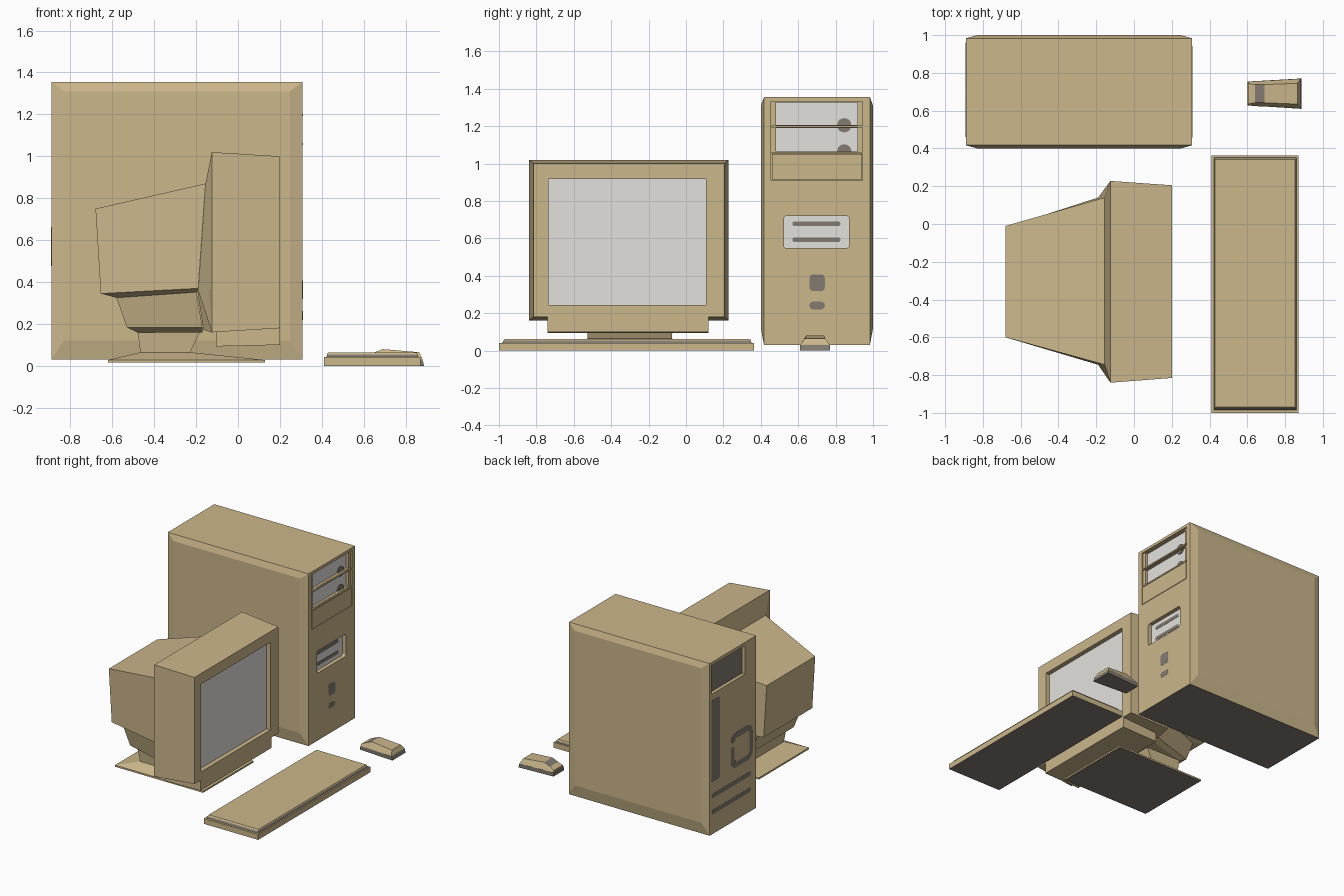
import bpy, bmesh, math

if "Cube" in bpy.data.objects:
    bpy.data.objects.remove(bpy.data.objects["Cube"])


def material(name, rgb):
    m = bpy.data.materials.new(name)
    m.diffuse_color = (*rgb, 1)
    m.use_nodes = True
    m.node_tree.nodes["Principled BSDF"].inputs["Base Color"].default_value = m.diffuse_color
    return m


BEIGE = material("beige plastic", (0.60, 0.472, 0.26))
GRAY = material("light gray", (0.77, 0.755, 0.725))
DARK = material("dark gray", (0.225, 0.198, 0.168))


def loft(name, rings, mat):
    """Skin a list of equal-sized point rings and cap both ends."""
    bm = bmesh.new()
    vs = [[bm.verts.new(p) for p in ring] for ring in rings]
    n = len(vs[0])
    for a, b in zip(vs, vs[1:]):
        for i in range(n):
            j = (i + 1) % n
            bm.faces.new((a[i], a[j], b[j], b[i]))
    bm.faces.new(vs[0])
    bm.faces.new(vs[-1])
    bmesh.ops.recalc_face_normals(bm, faces=bm.faces)
    me = bpy.data.meshes.new(name)
    bm.to_mesh(me)
    bm.free()
    me.materials.append(mat)
    ob = bpy.data.objects.new(name, me)
    bpy.context.collection.objects.link(ob)
    return ob


def xring(x, y0, y1, z0, z1, xtop=None):
    xt = x if xtop is None else xtop
    return [(x, y0, z0), (x, y1, z0), (xt, y1, z1), (xt, y0, z1)]


def yring(y, x0, x1, z0, z1):
    return [(x0, y, z0), (x1, y, z0), (x1, y, z1), (x0, y, z1)]


def zring(z, x0, x1, y0, y1):
    return [(x0, y0, z), (x1, y0, z), (x1, y1, z), (x0, y1, z)]


def box(name, x0, x1, y0, y1, z0, z1, mat):
    return loft(name, [xring(x0, y0, y1, z0, z1), xring(x1, y0, y1, z0, z1)], mat)


def plate(name, x0, x1, y0, y1, z0, z1, r, mat, seg=3):
    """Thin rounded plate facing along x."""
    pts = []
    for k, (cy, cz) in enumerate([(y1 - r, z1 - r), (y0 + r, z1 - r), (y0 + r, z0 + r), (y1 - r, z0 + r)]):
        for s in range(seg + 1):
            a = (k + s / seg) * math.pi / 2
            pts.append((cy + r * math.cos(a), cz + r * math.sin(a)))
    return loft(name, [[(x, y, z) for y, z in pts] for x in (x0, x1)], mat)


def cut(ob, *cutters):
    """Subtract the cutters, bake the result, remove the cutters."""
    for c in cutters:
        m = ob.modifiers.new("cut", 'BOOLEAN')
        m.object, m.operation, m.solver = c, 'DIFFERENCE', 'EXACT'
        bpy.context.view_layer.update()
        me = bpy.data.meshes.new_from_object(ob.evaluated_get(bpy.context.evaluated_depsgraph_get()))
        ob.modifiers.clear()
        ob.data = me
        bpy.data.objects.remove(c)


def darken(ob, rule):
    """Give the faces that match the rule the dark colour."""
    ob.data.materials.clear()
    ob.data.materials.append(BEIGE)
    ob.data.materials.append(DARK)
    for p in ob.data.polygons:
        p.material_index = int(rule(p))


def underside(p):
    return p.normal.z < -0.9 and p.center.z < 0.04


# ---- tower case with bevelled side panels
F, B = 0.308, -0.89
tower = loft("tower_case", [
    yring(0.40, B + 0.06, F - 0.06, 0.12, 1.31),
    yring(0.417, B, F, 0.03, 1.355),
    yring(0.983, B, F, 0.03, 1.355),
    yring(1.00, B + 0.06, F - 0.06, 0.12, 1.31)], BEIGE)
bays = [(1.205, 1.327), (1.065, 1.19)]
cut(tower,
    box("bay_cut", F - 0.01, 0.4, 0.455, 0.945, 0.91, 1.333, BEIGE),
    *[box("drive_cut", F - 0.035, 0.4, 0.48, 0.917, a, b, BEIGE) for a, b in bays],
    plate("floppy_cut", F - 0.035, 0.4, 0.523, 0.872, 0.548, 0.72, 0.015, BEIGE),
    box("power_cut", -1, B + 0.03, 0.555, 0.96, 1.11, 1.33, BEIGE))
darken(tower, underside)

# ---- front drives, blank cover and shelves
for a, b in bays:
    box("drive_face", F - 0.036, F - 0.03, 0.48, 0.917, a, b, GRAY)
    plate("drive_button", F - 0.031, F - 0.024, 0.808, 0.884, a - 0.038, a + 0.038, 0.037, DARK, 5)
    box("drive_shelf", F - 0.02, F + 0.001, 0.457, 0.943, a - 0.012, a - 0.002, BEIGE)
box("blank_cover", F - 0.015, F, 0.459, 0.941, 0.914, 1.05, BEIGE)
plate("floppy_face", F - 0.036, F - 0.03, 0.523, 0.872, 0.548, 0.72, 0.015, GRAY)
for z in (0.593, 0.678):
    plate("floppy_slot", F - 0.031, F - 0.028, 0.57, 0.825, z - 0.013, z + 0.013, 0.01, DARK)
plate("power_button", F - 0.002, F + 0.001, 0.66, 0.742, 0.318, 0.408, 0.02, DARK)
plate("reset_button", F - 0.002, F + 0.001, 0.66, 0.742, 0.22, 0.262, 0.02, DARK)

# ---- rear panel details
box("power_supply", B + 0.026, B + 0.032, 0.555, 0.96, 1.11, 1.33, DARK)
rear = {"rear_port_strip": (0.86, 0.96, 0.43, 1.06),
        "rear_slot_upper": (0.48, 0.955, 0.305, 0.34),
        "rear_slot_lower": (0.48, 0.955, 0.18, 0.215)}
for name, (y0, y1, z0, z1) in rear.items():
    plate(name, B - 0.001, B + 0.003, y0, y1, z0, z1, 0.017, DARK)
# open bracket: dark rounded plate with a beige centre and a beige gap
plate("rear_bracket", B - 0.001, B + 0.003, 0.46, 0.725, 0.435, 0.705, 0.06, DARK, 4)
plate("rear_bracket_centre", B - 0.002, B + 0.003, 0.502, 0.683, 0.477, 0.663, 0.03, BEIGE, 4)
box("rear_bracket_gap", B - 0.002, B + 0.003, 0.68, 0.726, 0.605, 0.64, BEIGE)

# ---- monitor bezel, flared neck and tube housing
bezel = loft("monitor_bezel", [
    xring(-0.19, -0.745, 0.14, 0.36, 0.87, -0.155),
    xring(-0.125, -0.84, 0.228, 0.16, 1.02),
    xring(0.20, -0.815, 0.205, 0.18, 1.0)], BEIGE)
cut(bezel, box("screen_cut", 0.16, 0.3, -0.735, 0.108, 0.243, 0.917, BEIGE))
box("screen", 0.158, 0.166, -0.735, 0.108, 0.243, 0.917, GRAY)
loft("monitor_chin", [xring(-0.105, -0.74, 0.12, 0.093, 0.18),
                      xring(0.20, -0.74, 0.12, 0.10, 0.18)], BEIGE)
loft("lower_neck", [xring(-0.165, -0.69, 0.08, 0.172, 0.365, -0.195),
                    xring(-0.125, -0.835, 0.223, 0.16, 0.365)], BEIGE)
loft("tube_housing", [xring(-0.655, -0.60, -0.01, 0.345, 0.75, -0.68),
                      xring(-0.19, -0.745, 0.14, 0.37, 0.87, -0.155)], BEIGE)


# ---- monitor underside block, pedestal and base
def tilted(x0, x1, z0, z1, back, front):
    """Ring sloping from back to front, each end with its half width."""
    c = -0.305
    return [(x0, c - back, z0), (x1, c - front, z1), (x1, c + front, z1), (x0, c + back, z0)]


loft("underside_block", [
    tilted(-0.655, -0.19, 0.345, 0.37, 0.295, 0.44),
    tilted(-0.58, -0.198, 0.325, 0.352, 0.265, 0.395),
    tilted(-0.53, -0.17, 0.183, 0.183, 0.25, 0.36),
    tilted(-0.48, -0.17, 0.16, 0.16, 0.235, 0.32)], BEIGE)
loft("pedestal", [zring(0.165, -0.48, -0.18, -0.535, -0.07),
                  zring(0.062, -0.465, -0.23, -0.525, -0.075)], BEIGE)
base = loft("monitor_base", [zring(0.015, -0.62, 0.13, -0.61, 0.0),
                             zring(0.028, -0.62, 0.13, -0.61, 0.0),
                             zring(0.065, -0.465, -0.23, -0.525, -0.075)], BEIGE)
darken(base, underside)

# ---- keyboard: tray, dark gap and raised top
tray = box("keyboard_tray", 0.41, 0.872, -1.0, 0.363, 0, 0.042, BEIGE)
darken(tray, underside)
top = loft("keyboard_top", [zring(0.04, 0.422, 0.862, -0.985, 0.352),
                            zring(0.054, 0.425, 0.857, -0.975, 0.346),
                            zring(0.063, 0.429, 0.853, -0.968, 0.341)], BEIGE)
darken(top, lambda p: p.center.z < 0.05)

# ---- mouse: dark base, trapezoid body with a dark button slope
YM = 0.69
loft("mouse_base", [xring(0.60, YM - 0.062, YM + 0.064, 0, 0.03, 0.602),
                    xring(0.888, YM - 0.08, YM + 0.08, 0, 0.03, 0.88)], DARK)
sections = [(0.604, 0.062, 0.055, 0.042), (0.64, 0.066, 0.048, 0.06), (0.69, 0.068, 0.048, 0.08),
            (0.865, 0.078, 0.055, 0.065), (0.88, 0.079, 0.078, 0.032)]
mouse = loft("mouse_body", [
    [(x, YM - w, 0.03), (x, YM + w, 0.03), (x, YM + t, z), (x, YM - t, z)]
    for x, w, t, z in sections], BEIGE)
darken(mouse, lambda p: 0.64 < p.center.x < 0.69 and p.normal.z > 0.8)
